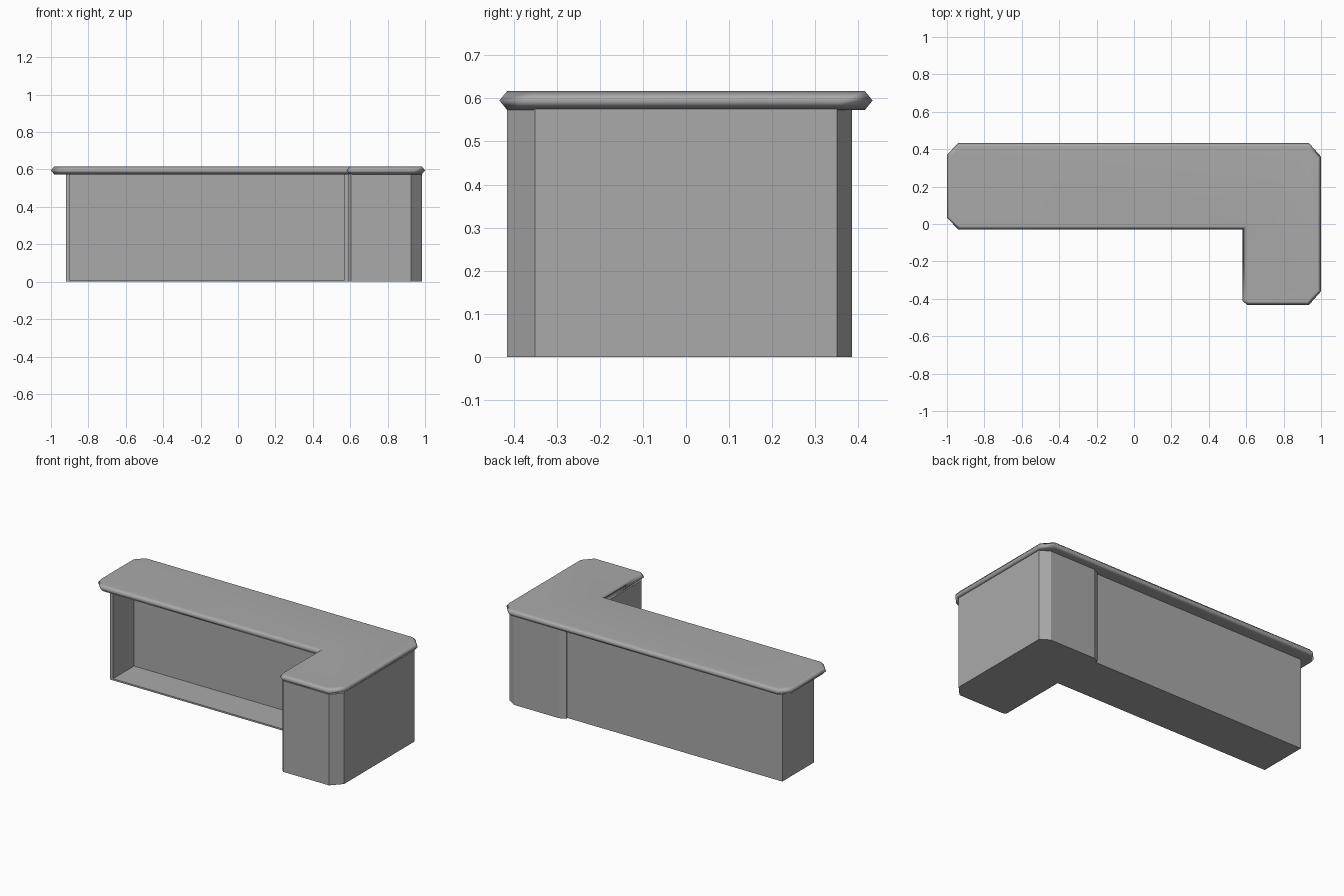
import bpy
import bmesh
from mathutils import Vector

cube = bpy.data.objects.get("Cube")
if cube:
    bpy.data.objects.remove(cube, do_unlink=True)

# One plain grey for the whole counter
GREY = (0.4, 0.4, 0.4, 1.0)
grey = bpy.data.materials.new("plain_grey")
grey.use_nodes = True
grey.diffuse_color = GREY
grey.node_tree.nodes["Principled BSDF"].inputs["Base Color"].default_value = GREY


def inset(outline, d):
    """Move every side of a counter-clockwise outline inward by d."""
    pts = [Vector(p) for p in outline]
    result = []
    for i, p in enumerate(pts):
        a = (p - pts[i - 1]).normalized()
        b = (pts[(i + 1) % len(pts)] - p).normalized()
        na, nb = Vector((-a.y, a.x)), Vector((-b.y, b.x))
        result.append(p + (na + nb) * d / (1 + na.dot(nb)))
    return result


def stack(name, outline, layers):
    """Skin an outline through (height, inset) layers and cap both ends."""
    bm = bmesh.new()
    rings = [[bm.verts.new((p.x, p.y, z)) for p in inset(outline, d)]
             for z, d in layers]
    n = len(outline)
    for low, high in zip(rings, rings[1:]):
        for i in range(n):
            j = (i + 1) % n
            bm.faces.new((low[i], low[j], high[j], high[i]))
    bm.faces.new(rings[0][::-1])
    bm.faces.new(rings[-1])
    mesh = bpy.data.meshes.new(name)
    bm.to_mesh(mesh)
    bm.free()
    mesh.materials.append(grey)
    obj = bpy.data.objects.new(name, mesh)
    bpy.context.collection.objects.link(obj)
    return obj


def box(name, x0, x1, y0, y1, z0, z1):
    corners = [(x0, y0), (x1, y0), (x1, y1), (x0, y1)]
    return stack(name, corners, [(z0, 0), (z1, 0)])


TOP = 0.575          # underside of the worktop
LEFT, RIGHT = -0.92, 0.59
FRONT, BACK = 0.04, 0.355

# L-shaped worktop with clipped corners and a pointed rim
worktop = stack("worktop", [
    (-0.94, -0.03), (0.58, -0.03), (0.58, -0.41), (0.605, -0.433),
    (0.935, -0.433), (1.0, -0.36), (1.0, 0.36), (0.935, 0.433),
    (-0.94, 0.433), (-1.0, 0.37), (-1.0, 0.035)],
    [(0.573, 0.018), (0.595, 0), (0.617, 0.018)])
bpy.context.view_layer.objects.active = worktop
worktop.select_set(True)
bpy.ops.object.shade_smooth_by_angle(angle=1.4)
worktop.modifiers.new("flat_top", "WEIGHTED_NORMAL").keep_sharp = True

# Solid end block with clipped corners
stack("end_block", [
    (0.59, -0.4), (0.605, -0.415), (0.925, -0.415), (0.985, -0.35),
    (0.985, 0.35), (0.93, 0.385), (0.615, 0.385), (0.575, 0.367),
    (0.59, 0.34)], [(0, 0), (TOP, 0)])

# Long shelf unit, open at the front
box("shelf_back", LEFT, RIGHT, 0.25, BACK, 0, TOP)
box("shelf_floor", LEFT + 0.02, RIGHT - 0.02, FRONT, 0.25, 0, 0.01)
for name, x in (("shelf_end_panel", LEFT), ("shelf_inner_panel", RIGHT - 0.02)):
    box(name, x, x + 0.02, FRONT, 0.25, 0, TOP)
